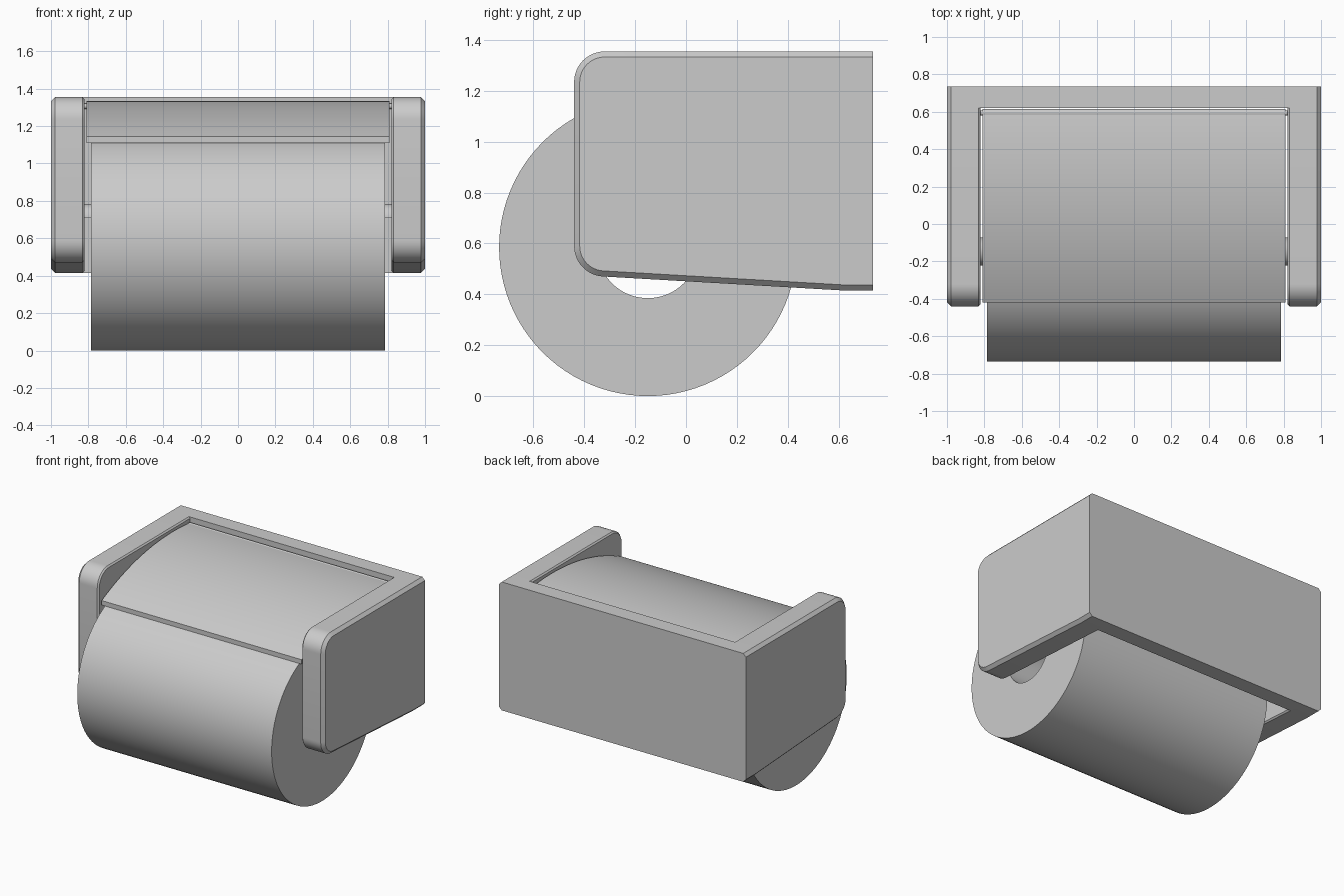
import bpy, bmesh
from math import sin, cos, pi, sqrt, radians

if "Cube" in bpy.data.objects:
    bpy.data.objects.remove(bpy.data.objects["Cube"])


def finish(bm, name, angle=30):
    bmesh.ops.recalc_face_normals(bm, faces=bm.faces)
    me = bpy.data.meshes.new(name)
    bm.to_mesh(me)
    bm.free()
    ob = bpy.data.objects.new(name, me)
    bpy.context.collection.objects.link(ob)
    bpy.ops.object.select_all(action='DESELECT')
    ob.select_set(True)
    bpy.context.view_layer.objects.active = ob
    bpy.ops.object.shade_smooth_by_angle(angle=radians(angle))
    return ob


def loft(name, sections, angle=30):
    """Skin a list of (x, [(y, z), ...]) closed sections and cap both ends."""
    bm = bmesh.new()
    rings = [[bm.verts.new((x, y, z)) for y, z in pts] for x, pts in sections]
    n = len(rings[0])
    for a, b in zip(rings, rings[1:]):
        for i in range(n):
            j = (i + 1) % n
            bm.faces.new((a[i], a[j], b[j], b[i]))
    bm.faces.new(rings[0])
    bm.faces.new(rings[-1])
    return finish(bm, name, angle)


def arc(cy, cz, r, a0, a1, n):
    return [(cy + r * cos(radians(a0 + (a1 - a0) * i / n)),
             cz + r * sin(radians(a0 + (a1 - a0) * i / n))) for i in range(n + 1)]


# side arms: rounded front corners, sloping underside, chamfered rims
def arm_profile(d):
    return ([(0.735, 1.355 - d)]
            + arc(-0.32, 1.235, 0.12 - d, 90, 180, 12)
            + arc(-0.32, 0.59, 0.12 - d, 180, 267, 12)
            + [(0.62, 0.415 + d), (0.735, 0.415 + d)])


for side, s in (("left", -1), ("right", 1)):
    loft(side + "_arm", [(s * 0.822, arm_profile(0.01)), (s * 0.832, arm_profile(0)),
                         (s * 0.978, arm_profile(0)), (s, arm_profile(0.022))])

# back wall between the arms
wall = [(0.62, 0.415), (0.735, 0.415), (0.735, 1.355), (0.62, 1.355)]
loft("back_wall", [(-0.832, wall), (0.832, wall)])

# paper roll: hollow tube
CY, CZ, N = -0.15, 0.585, 96
bm = bmesh.new()
rings = []
for x, r in ((-0.787, 0.2), (-0.787, 0.585), (0.787, 0.585), (0.787, 0.2)):
    rings.append([bm.verts.new((x, CY + r * cos(2 * pi * i / N), CZ + r * sin(2 * pi * i / N)))
                  for i in range(N)])
for k in range(4):
    a, b = rings[k], rings[(k + 1) % 4]
    for i in range(N):
        j = (i + 1) % N
        bm.faces.new((a[i], a[j], b[j], b[i]))
finish(bm, "paper_roll")

# half-round bar carrying the roll
bar = arc(-0.146, 0.709, 0.075, 0, 180, 20)
loft("roll_bar", [(-0.83, bar), (0.83, bar)])

# curved lid resting on the roll
R, TOP, MID = 1.86, 1.334, 0.4
ys = [-0.42 + 1.02 * i / 28 for i in range(29)]
upper = [(y, TOP - R + sqrt(R * R - (y - MID) ** 2)) for y in ys]
lower = [(y, z - 0.033) for y, z in reversed(upper)]
loft("lid", [(-0.81, upper + lower), (0.81, upper + lower)])

# lid hinge: barrel and thinner pin into the arms
for name, r, w in (("hinge_barrel", 0.021, 0.81), ("hinge_pin", 0.014, 0.83)):
    ring = arc(0.594, 1.306, r, 0, 345, 23)
    loft(name, [(-w, ring), (w, ring)])
